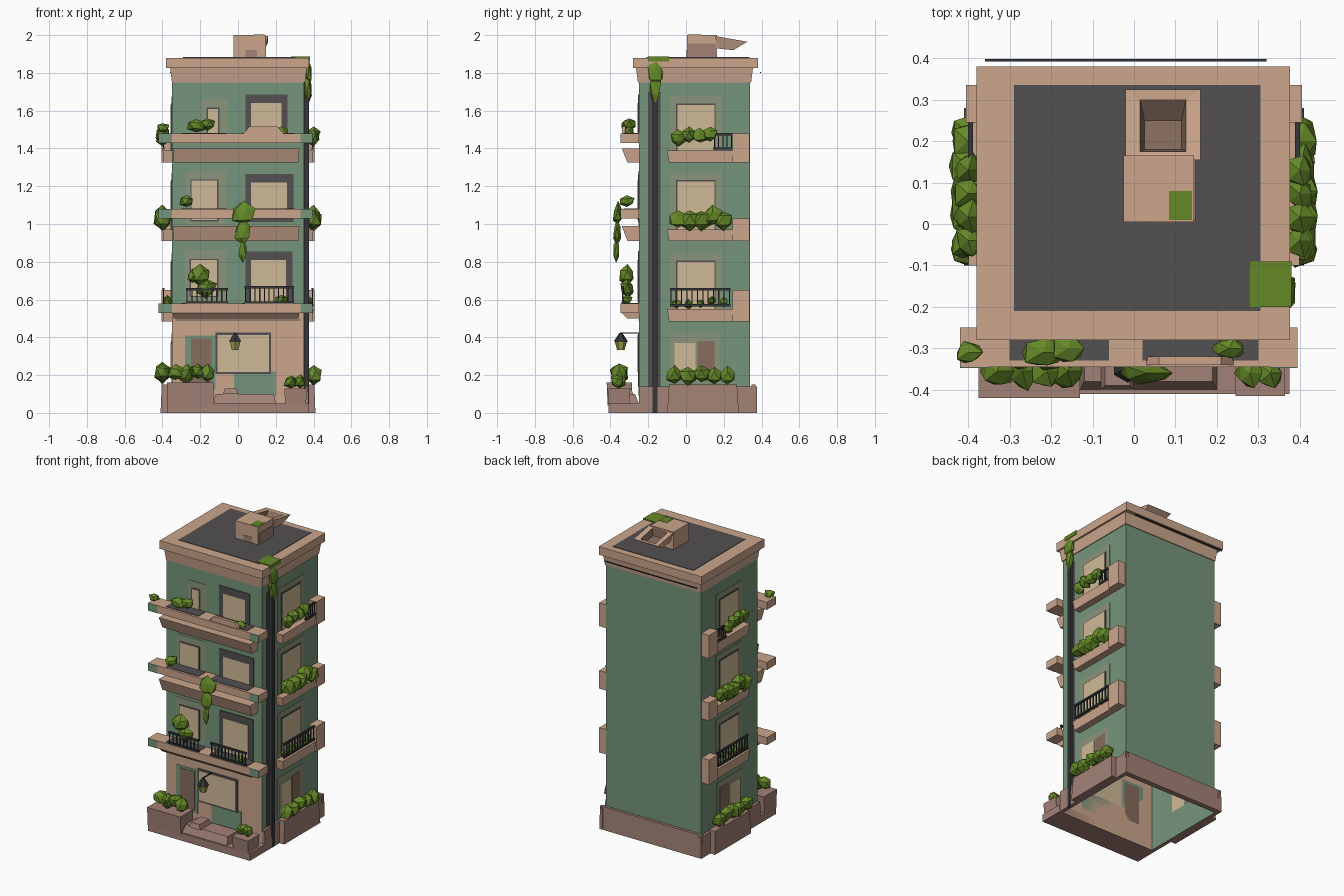
import bpy, bmesh, math, random
from mathutils import Vector, Matrix

if "Cube" in bpy.data.objects:
    bpy.data.objects.remove(bpy.data.objects["Cube"])

random.seed(4)


def material(name, r, g, b):
    m = bpy.data.materials.new(name)
    m.diffuse_color = (r, g, b, 1)
    m.use_nodes = True
    m.node_tree.nodes["Principled BSDF"].inputs["Base Color"].default_value = m.diffuse_color
    return m


GREEN = material("green wall", 0.18, 0.30, 0.20)
TAN = material("tan stone", 0.60, 0.38, 0.265)
BROWN = material("dusty brown", 0.36, 0.22, 0.18)
GRAY = material("dark gray", 0.085, 0.08, 0.08)
CREAM = material("cream glass", 0.63, 0.49, 0.31)
LEAF = material("leaf green", 0.13, 0.25, 0.02)
IRON = material("black iron", 0.035, 0.037, 0.04)
SAGE = material("sage stucco", 0.26, 0.30, 0.20)
DOOR = material("door brown", 0.24, 0.15, 0.11)
LAMP = material("lamp olive", 0.36, 0.36, 0.08)


def finish(bm, name, *mats):
    me = bpy.data.meshes.new(name)
    bm.to_mesh(me)
    bm.free()
    for m in mats:
        me.materials.append(m)
    ob = bpy.data.objects.new(name, me)
    bpy.context.collection.objects.link(ob)
    return ob


def add_box(bm, x, y, z, grow=(0, 0)):
    """Box from ranges; grow widens the upper end in x and y."""
    vs = bmesh.ops.create_cube(bm, size=1)["verts"]
    for v in vs:
        up = v.co.z > 0
        for i, r in enumerate((x, y, z)):
            s = 1 if v.co[i] > 0 else -1
            c = r[1] if s > 0 else r[0]
            v.co[i] = c + (s * grow[i] if up and i < 2 else 0)
    return vs


def box(name, mat, x, y, z, grow=(0, 0)):
    bm = bmesh.new()
    add_box(bm, x, y, z, grow)
    return finish(bm, name, mat)


def front_plate(name, mat, x, z, layer):
    box(name, mat, x, (-0.25 - 0.0025 * layer, -0.25), z)


def side_plate(name, mat, s, y, z, layer):
    box(name, mat, sorted((s * 0.35, s * (0.35 + 0.0025 * layer))), y, z)


def foliage(name, clumps):
    """Rough low-poly leaf clumps: (x, y, z, rx, ry, rz)."""
    bm = bmesh.new()
    for x, y, z, rx, ry, rz in clumps:
        vs = bmesh.ops.create_icosphere(bm, subdivisions=1, radius=1)["verts"]
        for v in vs:
            k = random.uniform(0.75, 1.15)
            v.co = Vector((x + v.co.x * rx * k, y + v.co.y * ry * k, z + v.co.z * rz * k))
    return finish(bm, name, LEAF)


def railing(name, a, b, z0, z1, n):
    """Thin posts between two rails, from point a to point b."""
    bm = bmesh.new()
    a, b = Vector(a), Vector(b)
    for i in range(n):
        p = a.lerp(b, i / (n - 1))
        add_box(bm, (p.x - .003, p.x + .003), (p.y - .003, p.y + .003), (z0, z1))
    for z in (z0, z1):
        add_box(bm, (min(a.x, b.x) - .006, max(a.x, b.x) + .006),
                (min(a.y, b.y) - .006, max(a.y, b.y) + .006), (z - .006, z + .006))
    return finish(bm, name, IRON)


# Tower walls, open below, tan ground-floor front
bm = bmesh.new()
add_box(bm, (-0.35, 0.35), (-0.25, 0.34), (0, 1.80))
bmesh.ops.delete(bm, geom=[f for f in bm.faces if f.normal.z < -0.9], context='FACES')
bmesh.ops.bisect_plane(bm, geom=bm.verts[:] + bm.edges[:] + bm.faces[:],
                       plane_co=(0, 0, 0.55), plane_no=(0, 0, 1))
for f in bm.faces:
    f.material_index = int(f.normal.y < -0.9 and f.calc_center_median().z < 0.55)
finish(bm, "tower_walls", GREEN, TAN)

# Cornice, roof slab and roof surface
box("cornice", TAN, (-0.35, 0.355), (-0.255, 0.345), (1.75, 1.83), (0.01, 0.01))
box("roof_slab", TAN, (-0.38, 0.376), (-0.28, 0.38), (1.825, 1.88))
box("roof_surface", GRAY, (-0.29, 0.305), (-0.21, 0.335), (1.88, 1.883))
box("roof_cable", IRON, (-0.36, 0.32), (0.392, 0.398), (1.80, 1.806))

# Roof hut with tilted hollow hood behind it
box("roof_hut", TAN, (-0.025, 0.145), (0.005, 0.165), (1.88, 2.0))
box("hut_stain", BROWN, (0.145, 0.148), (0.01, 0.16), (1.884, 1.955))
box("hut_hatch", BROWN, (0.04, 0.10), (0.002, 0.005), (1.884, 1.92))
box("hut_moss", LEAF, (0.085, 0.14), (0.01, 0.08), (2.0, 2.002))
bm = bmesh.new()
rings = []
for x0, x1, y0, y1, z0, z1 in ((0.0, 0.14, 0.165, 0.25, 1.93, 1.92),
                               (-0.02, 0.16, 0.155, 0.325, 1.995, 1.965),
                               (0.015, 0.125, 0.175, 0.30, 1.99, 1.965),
                               (0.025, 0.115, 0.18, 0.25, 1.945, 1.935)):
    rings.append([bm.verts.new(c) for c in ((x0, y0, z0), (x1, y0, z0), (x1, y1, z1), (x0, y1, z1))])
for r in range(3):
    for i in range(4):
        j = (i + 1) % 4
        f = bm.faces.new((rings[r][i], rings[r][j], rings[r + 1][j], rings[r + 1][i]))
        f.material_index = int(r == 2)
bm.faces.new(rings[3]).material_index = 1
bm.faces.new(rings[0][::-1])
finish(bm, "vent_hood", TAN, DOOR)

# Plinth around the base
box("plinth_back", BROWN, (-0.375, 0.375), (0.34, 0.375), (0, 0.15), (0, -0.008))
for s, side in ((1, "right"), (-1, "left")):
    box("plinth_" + side, BROWN, sorted((s * 0.35, s * 0.375)), (-0.25, 0.375), (0, 0.14), (-0.004, 0))
    box("side_planter_" + side, BROWN, sorted((s * 0.35, s * 0.41)), (-0.10, 0.28), (0, 0.15), (-0.006, -0.01))
box("plinth_front", BROWN, (-0.375, 0.375), (-0.41, -0.25), (0, 0.05))
box("front_planter_left", BROWN, (-0.375, -0.13), (-0.415, -0.29), (0.04, 0.16), (0, 0.005))
box("front_step", BROWN, (-0.13, 0.20), (-0.40, -0.25), (0.05, 0.10), (-0.01, -0.02))
box("front_step_block", BROWN, (-0.08, 0.0), (-0.40, -0.28), (0.10, 0.13), (-0.01, -0.01))
box("front_planter_right", BROWN, (0.25, 0.36), (-0.41, -0.30), (0.05, 0.13), (0.005, 0.005))

# Ground-floor shop front
front_plate("door_surround", GREEN, (-0.28, -0.12), (0.12, 0.41), 1)
front_plate("front_door", DOOR, (-0.25, -0.14), (0.14, 0.395), 2)
front_plate("window_base", GREEN, (-0.02, 0.20), (0.09, 0.22), 1)
front_plate("shop_frame", GRAY, (-0.12, 0.175), (0.205, 0.425), 2)
front_plate("shop_glass", CREAM, (-0.108, 0.163), (0.217, 0.413), 3)
front_plate("ledge_line", GRAY, (-0.33, 0.33), (0.488, 0.494), 1)

# Lantern over the shop window
box("lantern_arm", IRON, (-0.018, -0.012), (-0.35, -0.25), (0.42, 0.426))
for name, mat, r1, r2, z, h in (("lantern_glass", LAMP, 0.02, 0.032, 0.355, 0.045),
                                ("lantern_cap", IRON, 0.038, 0.008, 0.40, 0.045)):
    bm = bmesh.new()
    bmesh.ops.create_cone(bm, cap_ends=True, segments=6, radius1=r1, radius2=r2, depth=h,
                          matrix=Matrix.Translation((-0.015, -0.345, z)))
    finish(bm, name, mat)

# Front windows: (glass x, glass z, has dark frame)
for i, (x0, x1, z0, z1, dark) in enumerate((
        (-0.25, -0.11, 0.62, 0.81, 0), (0.07, 0.255, 0.59, 0.81, 1),
        (-0.245, -0.11, 1.02, 1.23, 0), (0.07, 0.26, 1.04, 1.22, 1),
        (-0.16, -0.105, 1.48, 1.61, 0), (0.07, 0.23, 1.46, 1.64, 1))):
    if dark:
        front_plate("front_frame_%d" % i, GRAY, (x0 - .03, x1 + .033), (z0 - .03, z1 + .045), 2)
    else:
        front_plate("front_stucco_%d" % i, SAGE, (x0 - .03, x1 + .05), (z0 - .03, z1 + .05), 1)
        front_plate("front_frame_%d" % i, GRAY, (x0 - .006, x1 + .006), (z0 - .006, z1 + .006), 2)
    front_plate("front_glass_%d" % i, CREAM, (x0, x1), (z0, z1), 3)

# Front balconies: lower slab, upper ledge bar with green ends and dark floor strips
for n, (bz, s0, s1) in enumerate(((0.53, 0.50, 0.53), (1.03, 0.91, 0.99), (1.43, 1.325, 1.40))):
    box("front_slab_%d" % n, TAN, (-0.34, 0.32), (-0.31, -0.25), (s0, s1), (0.005, 0.03))
    box("front_ledge_%d" % n, TAN, (-0.42, 0.395), (-0.345, -0.25), (bz, bz + 0.05))
    for x in ((-0.42, -0.35), (0.33, 0.395)):
        box("ledge_end_%d" % n, GREEN, x, (-0.348, -0.345), (bz, bz + 0.05))
    for x in ((-0.30, -0.06), (0.02, 0.30)):
        box("balcony_floor_%d" % n, GRAY, x, (-0.33, -0.255), (bz + 0.05, bz + 0.053))
railing("front_railing_left", (-0.27, -0.335, 0), (-0.06, -0.335, 0), 0.585, 0.655, 9)
railing("front_railing_right", (0.04, -0.335, 0), (0.29, -0.335, 0), 0.585, 0.665, 11)
box("top_parapet", TAN, (0.03, 0.24), (-0.34, -0.32), (1.48, 1.515), (-0.03, 0))

# Sides: windows, balconies, railings and planting, mirrored
for s, side in ((1, "right"), (-1, "left")):
    side_plate("ground_stucco_" + side, SAGE, s, (-0.09, 0.18), (0.16, 0.42), 1)
    side_plate("ground_glass_" + side, CREAM, s, (-0.06, 0.05), (0.18, 0.37), 3)
    side_plate("ground_shutter_" + side, DOOR, s, (0.06, 0.15), (0.18, 0.38), 2)
    for n, (b0, b1, p1, w1) in enumerate(((0.485, 0.55, 0.65, 0.80), (0.91, 0.97, 1.03, 1.225),
                                          (1.325, 1.39, 1.48, 1.63))):
        side_plate("side_stucco_%s_%d" % (side, n), SAGE, s, (-0.085, 0.19), (b1, w1 + 0.045), 1)
        side_plate("side_frame_%s_%d" % (side, n), GRAY, s, (-0.052, 0.157), (b1, w1 + 0.007), 2)
        side_plate("side_glass_%s_%d" % (side, n), CREAM, s, (-0.045, 0.15), (b1, w1), 3)
        box("side_balcony_%s_%d" % (side, n), TAN, sorted((s * 0.35, s * 0.395)),
            (-0.09, 0.25), (b0, b1), (0.004, 0.01))
        box("side_pier_%s_%d" % (side, n), TAN, sorted((s * 0.35, s * 0.405)), (0.245, 0.335), (b0, p1))
    railing("side_railing_" + side, (s * 0.395, -0.08, 0), (s * 0.395, 0.23, 0), 0.57, 0.655, 12)
    railing("top_railing_" + side, (s * 0.395, 0.15, 0), (s * 0.395, 0.24, 0), 1.40, 1.475, 5)
    for name, y0, y1, z, r, k in (("ground", -0.06, 0.22, 0.205, 0.05, 5), ("second", -0.05, 0.20, 0.585, 0.025, 5),
                                  ("third", -0.04, 0.20, 1.03, 0.056, 5), ("fourth", -0.04, 0.13, 1.465, 0.045, 4)):
        foliage("%s_plants_%s" % (name, side), [
            (s * (0.40 if r > .03 else 0.375), y0 + (y1 - y0) * i / (k - 1), z + random.uniform(-.012, .015),
             r * 0.85, r, r) for i in range(k)])

# Drainpipe with vine over the corner of the roof
box("drainpipe", IRON, (0.35, 0.376), (-0.178, -0.15), (0, 1.78))
box("pipe_stain", GRAY, (0.35, 0.353), (-0.20, -0.135), (0.02, 1.7))
box("vine_roof_patch", LEAF, (0.28, 0.38), (-0.20, -0.09), (1.86, 1.886))
foliage("hanging_vine", [(0.372, -0.16, 1.80, 0.02, 0.05, 0.075), (0.37, -0.165, 1.72, 0.025, 0.035, 0.08)])

# Front planting
foliage("front_plants_left", [(x, -0.355, 0.205 + dz, 0.045, 0.05, 0.05)
                              for x, dz in ((-0.33, 0.01), (-0.27, 0), (-0.21, 0.015), (-0.16, 0))])
foliage("front_plants_right", [(0.28, -0.36, 0.165, 0.04, 0.045, 0.042), (0.33, -0.36, 0.165, 0.035, 0.04, 0.04)])
foliage("second_floor_plant", [(-0.20, -0.31, 0.73, 0.06, 0.045, 0.055), (-0.24, -0.31, 0.72, 0.035, 0.035, 0.04),
                               (-0.17, -0.31, 0.66, 0.06, 0.04, 0.05), (0.23, -0.31, 0.60, 0.04, 0.03, 0.025)])
foliage("third_floor_plant", [(-0.27, -0.315, 1.12, 0.04, 0.045, 0.035)])
foliage("trailing_plant", [(0.03, -0.36, 1.05, 0.065, 0.03, 0.065), (0.03, -0.365, 0.96, 0.05, 0.022, 0.07),
                           (0.025, -0.37, 0.86, 0.025, 0.018, 0.065)])
foliage("fourth_floor_plants", [(-0.22, -0.31, 1.52, 0.055, 0.045, 0.04), (-0.16, -0.30, 1.53, 0.045, 0.04, 0.035),
                                (0.23, -0.30, 1.49, 0.045, 0.03, 0.03), (-0.40, -0.31, 1.51, 0.035, 0.03, 0.03)])
